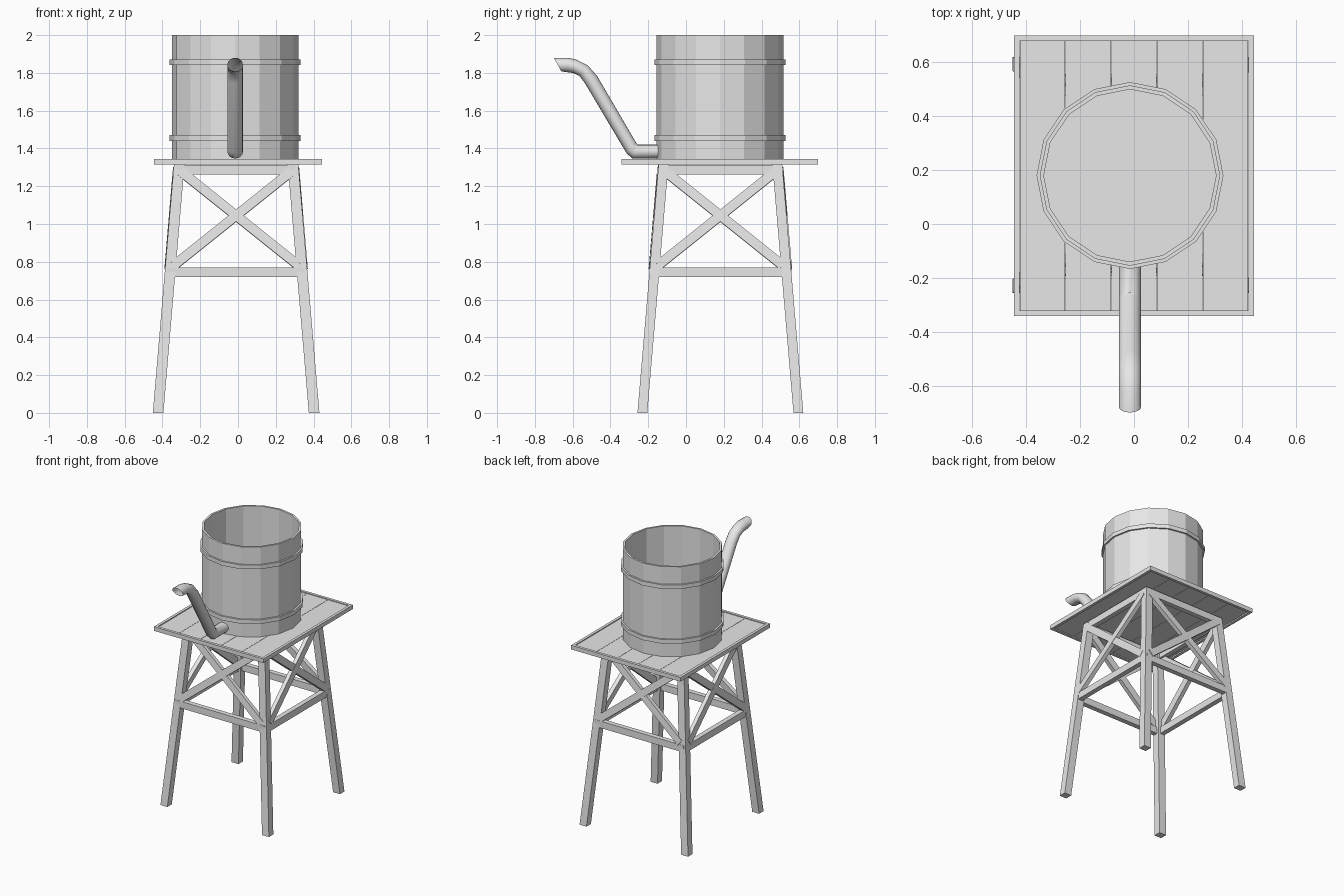
import bpy, bmesh, math
from mathutils import Vector, Matrix

if "Cube" in bpy.data.objects:
    bpy.data.objects.remove(bpy.data.objects["Cube"])

grey = bpy.data.materials.new("plain grey")
grey.use_nodes = True
grey.diffuse_color = (0.8, 0.8, 0.8, 1)
grey.node_tree.nodes["Principled BSDF"].inputs["Base Color"].default_value = (0.8, 0.8, 0.8, 1)

TOWER = Vector((-0.01, 0.182, 0))   # tower axis
TANK = Vector((-0.015, 0.18, 0))    # tank axis
DECK = 1.315                        # underside of platform


def finish(bm, name, fix=True):
    if fix:
        bmesh.ops.recalc_face_normals(bm, faces=bm.faces)
    mesh = bpy.data.meshes.new(name)
    bm.to_mesh(mesh)
    bm.free()
    mesh.materials.append(grey)
    ob = bpy.data.objects.new(name, mesh)
    bpy.context.collection.objects.link(ob)
    return ob


def box(name, low, high):
    bm = bmesh.new()
    bmesh.ops.create_cube(bm, size=1)
    low, high = Vector(low), Vector(high)
    for v in bm.verts:
        v.co = (low + high) / 2 + v.co * (high - low)
    return finish(bm, name)


def beam(name, a, b, width, thick, outward):
    """Board from a to b whose flat face looks outward."""
    bm = bmesh.new()
    bmesh.ops.create_cube(bm, size=1)
    along = (b - a).normalized()
    side = outward.cross(along).normalized()
    out = along.cross(side)
    for v in bm.verts:
        x, y, z = v.co
        v.co = (a + b) / 2 + along * (b - a).length * x + side * width * y + out * thick * z
    return finish(bm, name)


def skin(name, rings, closed=False):
    """Join equal rings of points with quads."""
    bm = bmesh.new()
    loops = [[bm.verts.new(p) for p in ring] for ring in rings]
    n = len(loops[0])
    pairs = list(zip(loops, loops[1:]))
    if closed:
        pairs.append((loops[-1], loops[0]))
    for r, s in pairs:
        for i in range(n):
            j = (i + 1) % n
            bm.faces.new((r[i], r[j], s[j], s[i]))
    return bm


def lathe(name, profile, closed=False, sides=16):
    rings = []
    for r, z in profile:
        rings.append([TANK + Vector((r * math.cos(t), r * math.sin(t), z))
                      for t in (math.tau * i / sides for i in range(sides))])
    bm = skin(name, rings, closed)
    if not closed:
        bmesh.ops.holes_fill(bm, edges=bm.edges, sides=sides)
    return finish(bm, name)


def half(z):
    """Half the spread of the legs at height z."""
    return 0.413 - 0.085 * z


# Splayed legs
for ny, sy in (("front", -1), ("back", 1)):
    for nx, sx in (("right", -1), ("left", 1)):
        bm = bmesh.new()
        bmesh.ops.create_cube(bm, size=1)
        for v in bm.verts:
            z = 0 if v.co.z < 0 else DECK
            h = half(z)
            v.co = TOWER + Vector((sx * h + v.co.x * 0.056, sy * h + v.co.y * 0.052, z))
        finish(bm, f"{ny}_{nx}_leg")

# Beams and cross braces, the same on every side
for k, side in enumerate(("front", "left", "back", "right")):
    turn = Matrix.Rotation(k * math.pi / 2, 3, 'Z')

    def at(x, z, out):
        return TOWER + turn @ Vector((x, -half(z) - out, z))

    flat = turn @ Vector((0, -1, 0))
    tilt = turn @ Vector((0, -1, 0.085))
    for level, z, reach in (("lower", 0.745, 0.362), ("upper", 1.288, 0.312)):
        beam(f"{side}_{level}_beam", at(-reach, z, 0.008), at(reach, z, 0.008), 0.05, 0.036, flat)
    for name, s, out in (("first", 1, 0.015), ("second", -1, 0.0165)):
        beam(f"{side}_{name}_brace", at(-0.295 * s, 1.28, out), at(0.33 * s, 0.78, out),
             0.05, 0.03, tilt)

# Platform: rim and planks
X, Y0, Y1, RIM, TOP = 0.445, -0.342, 0.7, 0.02, 1.345
box("platform_left_rim", (X - RIM, Y0, DECK), (X, Y1, TOP))
box("platform_right_rim", (-X, Y0, DECK), (-X + RIM, Y1, TOP))
box("platform_front_rim", (-X + RIM, Y0, DECK), (X - RIM, Y0 + RIM, TOP))
box("platform_back_rim", (-X + RIM, Y1 - RIM, DECK), (X - RIM, Y1, TOP))
count = 5
step = 2 * (X - RIM) / count
for i in range(count):
    x = -X + RIM + i * step
    box(f"plank_{i + 1}", (x + 0.001, Y0 + RIM, DECK + 0.008),
        (x + step - 0.001, Y1 - RIM, TOP - 0.006))

# Open wooden tank with two hoops
lathe("tank", [(0.335, 1.338), (0.335, 2), (0.32, 2), (0.32, 1.36)])
for name, z in (("lower_hoop", 1.44), ("upper_hoop", 1.842)):
    lathe(name, [(0.33, z), (0.347, z), (0.347, z + 0.03), (0.33, z + 0.03)], closed=True)

# Spout: an open pipe, each ring given by its under and upper edge in y and z
edges = [((-0.14, 1.347), (-0.14, 1.42)), ((-0.285, 1.347), (-0.255, 1.42)),
         ((-0.315, 1.375), (-0.262, 1.427)), ((-0.535, 1.745), (-0.47, 1.783)),
         ((-0.565, 1.785), (-0.52, 1.84)), ((-0.6, 1.8), (-0.58, 1.87)),
         ((-0.625, 1.803), (-0.625, 1.88)), ((-0.66, 1.808), (-0.7, 1.88))]
rings = []
for low, high in edges:
    low, high = Vector((TANK.x, *low)), Vector((TANK.x, *high))
    mid, up = (low + high) / 2, (high - low) / 2
    rings.append([mid + Vector((0.041 * math.cos(t), 0, 0)) + up * math.sin(t)
                  for t in (math.tau * i / 16 for i in range(16))])
spout = finish(skin("spout", rings), "spout")
bpy.context.view_layer.objects.active = spout
spout.select_set(True)
bpy.ops.object.shade_smooth_by_angle(angle=math.radians(40))
spout.select_set(False)
